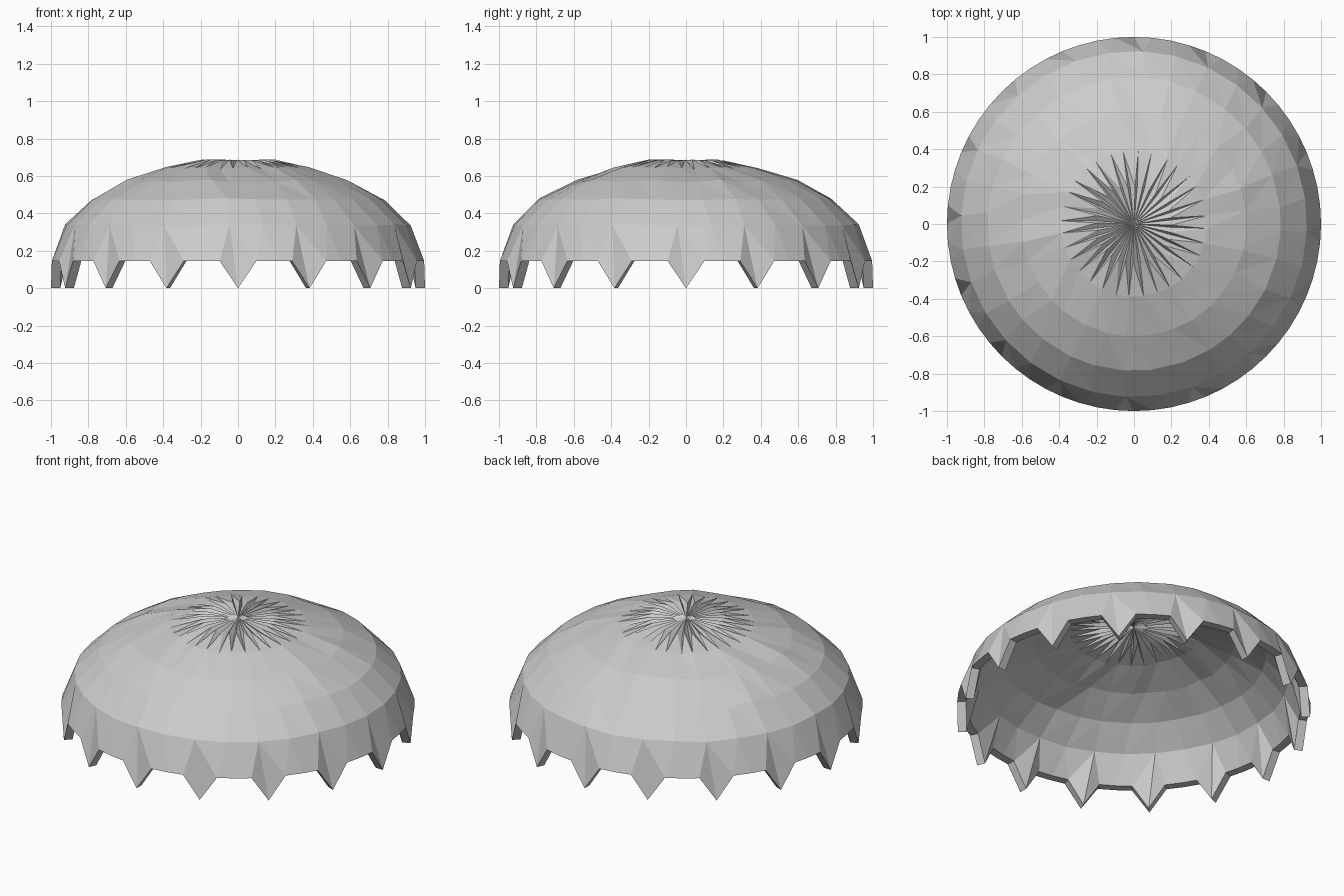
import bpy, bmesh, math, random
from mathutils import Vector

if "Cube" in bpy.data.objects:
    bpy.data.objects.remove(bpy.data.objects["Cube"])

N = 32                      # panels around the dome
STEP = math.tau / N
RIM_Z = 0.145
# radius, height and height jitter of the dome rings, from the rim upwards
RINGS = [(0.925, 0.338, 0.005), (0.785, 0.475, 0.006),
         (0.60, 0.573, 0.008), (0.39, 0.642, 0.007)]


def polar(r, a, z):
    return Vector((r * math.cos(a), r * math.sin(a), z))


def dome_points():
    """Rim with teeth, jittered rings, then a pleated ring and the apex."""
    rng = random.Random(4)
    rim = [polar(1, j * STEP / 2, 0 if j % 4 == 0 else RIM_Z)
           for j in range(2 * N)]
    rings = []
    for i, (r, z, jit) in enumerate(RINGS):
        turn = 0.25 + (0.06 if i else 0)
        rings.append([polar(r, (k - turn + rng.uniform(-0.12, 0.12) * (i > 0)) * STEP,
                            z + rng.uniform(-jit, jit)) for k in range(N)])
    low, high = [], []
    for k in range(N):
        a = (k - 0.3) * STEP
        low.append(polar(0.2, a - 0.03, 0.664 + rng.uniform(-0.006, 0.004)))
        high.append(polar(0.2, a + 0.03, 0.685 + rng.uniform(-0.005, 0.003)))
    return rim, rings, low, high, Vector((0, 0, 0.685))


def add_shell(bm, inner):
    """Skin one side of the dome and return its rim vertices."""
    def vert(p):
        if inner:
            p = Vector((p.x * 0.95, p.y * 0.95, p.z * 0.93 if p.z > 0.15 else p.z))
        return bm.verts.new(p)

    def face(*vs):
        bm.faces.new(vs[::-1] if inner else vs)

    rim, rings, low, high, apex = dome_points()
    rim = [vert(p) for p in rim]
    rings = [[vert(p) for p in ring] for ring in rings]
    low = [vert(p) for p in low]
    high = [vert(p) for p in high]
    apex = vert(apex)
    for k in range(N):
        n = (k + 1) % N
        # toothed lower band
        first = rings[0]
        a, b, c = rim[2 * k - 1], rim[2 * k], rim[2 * k + 1]
        face(a, b, first[k])
        face(b, c, first[k])
        face(c, first[n], first[k])
        # faceted bands
        for lower, upper in zip(rings, rings[1:]):
            face(lower[k], lower[n], upper[k])
            face(lower[n], upper[n], upper[k])
        # pleated crown
        last = rings[-1]
        face(last[k], high[k], low[k])
        face(last[k], last[n], high[k])
        face(last[n], low[n], high[k])
        face(low[k], high[k], apex)
        face(high[k], low[n], apex)
    return rim


grey = bpy.data.materials.new("grey")
grey.use_nodes = True
grey.diffuse_color = (0.6, 0.6, 0.6, 1)
grey.node_tree.nodes["Principled BSDF"].inputs["Base Color"].default_value = (0.6, 0.6, 0.6, 1)

# thick dome with a toothed edge
bm = bmesh.new()
outer = add_shell(bm, False)
inner = add_shell(bm, True)
for j in range(2 * N):
    m = (j + 1) % (2 * N)
    bm.faces.new((outer[m], outer[j], inner[j], inner[m]))
mesh = bpy.data.meshes.new("toothed_dome")
bm.to_mesh(mesh)
bm.free()
mesh.materials.append(grey)
dome = bpy.data.objects.new("toothed_dome", mesh)
bpy.context.collection.objects.link(dome)
